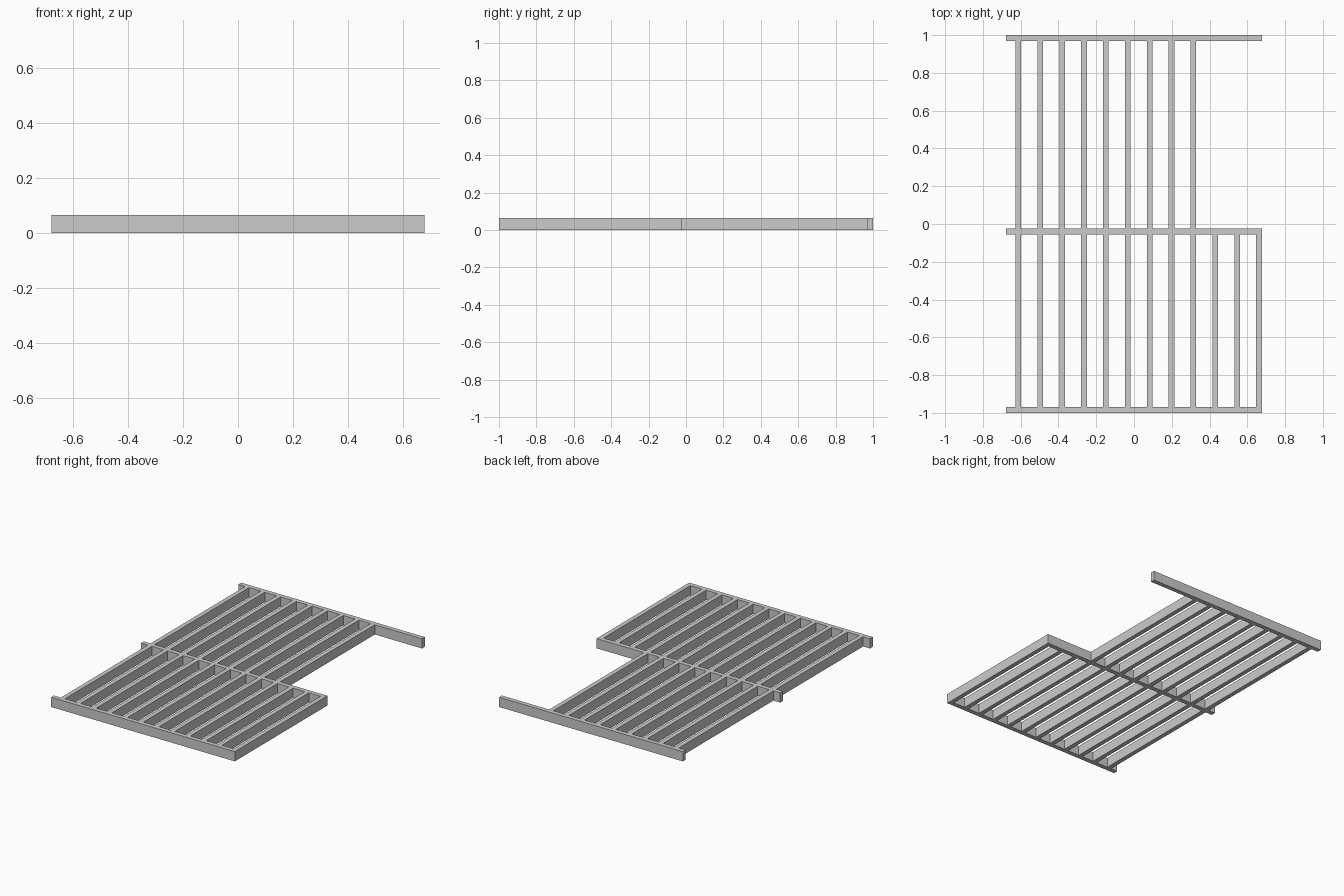
import bpy, bmesh
from mathutils import Matrix, Vector

if "Cube" in bpy.data.objects:
    bpy.data.objects.remove(bpy.data.objects["Cube"])

HALF_W = 0.677   # half length of the cross rails
T = 0.03         # timber thickness
H = 0.065        # timber depth
MID_Y = -0.04    # centre of middle rail
FIRST_X, STEP = -0.612, 0.1158


def beam(name, x0, x1, y0, y1):
    bm = bmesh.new()
    bmesh.ops.create_cube(bm, size=1, matrix=Matrix.Diagonal((x1 - x0, y1 - y0, H, 1)))
    me = bpy.data.meshes.new(name)
    bm.to_mesh(me)
    bm.free()
    ob = bpy.data.objects.new(name, me)
    ob.location = Vector(((x0 + x1) / 2, (y0 + y1) / 2, H / 2))
    bpy.context.collection.objects.link(ob)


# Cross rails
for name, y in (("front_rail", -1 + T / 2), ("middle_rail", MID_Y), ("back_rail", 1 - T / 2)):
    beam(name, -HALF_W, HALF_W, y - T / 2, y + T / 2)

# Joists: twelve in the front bay, nine in the back bay
for bay, count, y0, y1 in (("front", 12, -1 + T, MID_Y - T / 2),
                           ("back", 9, MID_Y + T / 2, 1 - T)):
    for i in range(count):
        x = FIRST_X + i * STEP
        beam(f"{bay}_joist_{i + 1}", x - T / 2, x + T / 2, y0, y1)
